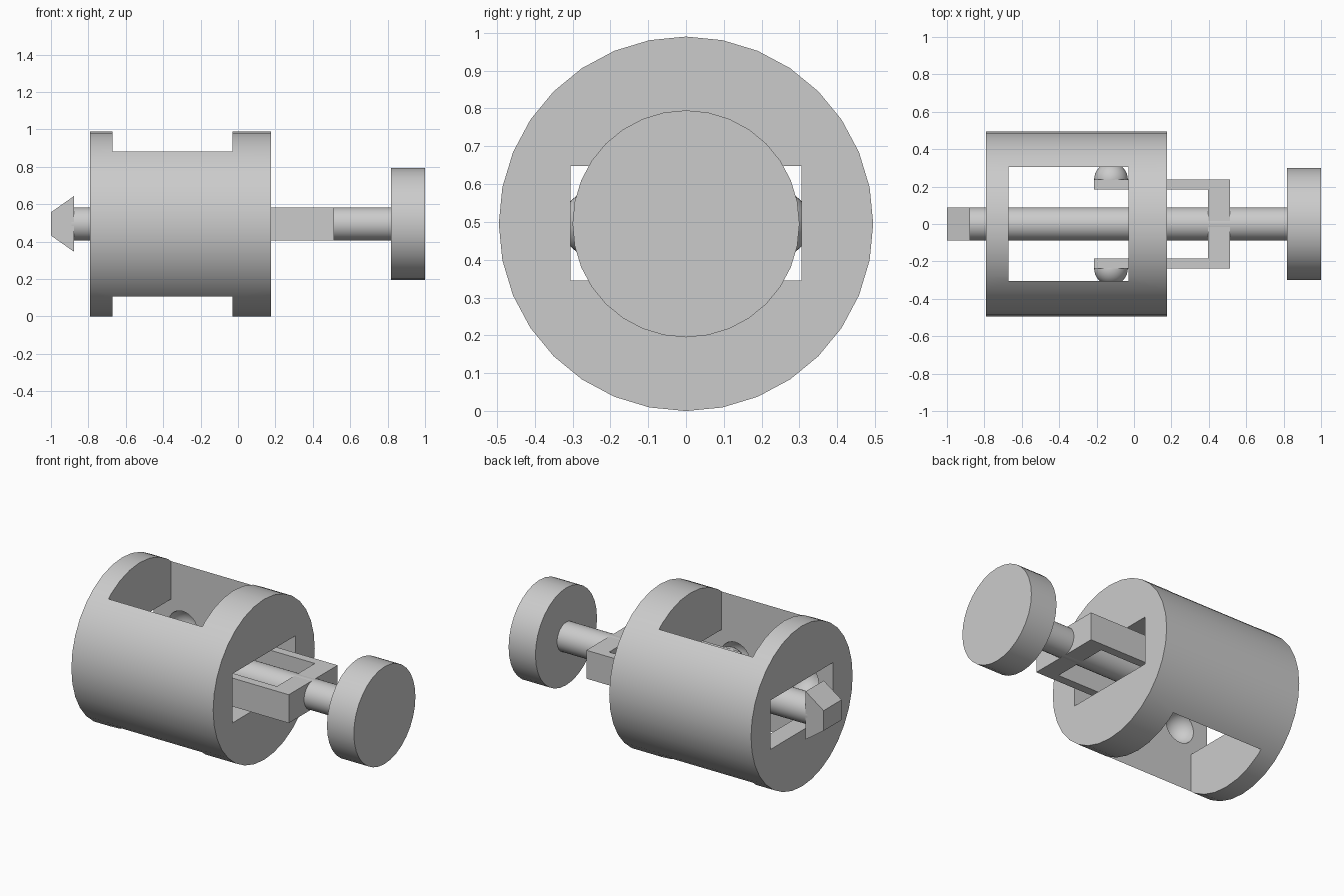
import bpy, bmesh, math
from mathutils import Matrix, Vector

cube = bpy.data.objects.get("Cube")
if cube:
    bpy.data.objects.remove(cube, do_unlink=True)

AXIS_Z = 0.495   # height of the common centre line
SLOT = 0.305     # half width of the slots
BALL_X = -0.123
DIMPLE_X = -0.59

grey = bpy.data.materials.new("plain grey")
grey.use_nodes = True
colour = (0.6, 0.6, 0.6, 1)
grey.diffuse_color = colour
grey.node_tree.nodes["Principled BSDF"].inputs["Base Color"].default_value = colour


def make(name, bm):
    bmesh.ops.recalc_face_normals(bm, faces=bm.faces)
    mesh = bpy.data.meshes.new(name)
    bm.to_mesh(mesh)
    bm.free()
    mesh.materials.append(grey)
    obj = bpy.data.objects.new(name, mesh)
    bpy.context.collection.objects.link(obj)
    return obj


def activate(obj):
    bpy.ops.object.select_all(action='DESELECT')
    obj.select_set(True)
    bpy.context.view_layer.objects.active = obj


def smooth(obj):
    activate(obj)
    bpy.ops.object.shade_smooth_by_angle(angle=math.radians(30))


def cylinder(name, x0, x1, radius, sides):
    bm = bmesh.new()
    place = Matrix.Translation(((x0 + x1) / 2, 0, AXIS_Z)) @ Matrix.Rotation(math.pi / 2, 4, 'Y')
    bmesh.ops.create_cone(bm, cap_ends=True, segments=sides, radius1=radius,
                          radius2=radius, depth=x1 - x0, matrix=place)
    return make(name, bm)


def add_box(bm, lo, hi):
    lo, hi = Vector(lo), Vector(hi)
    place = Matrix.Translation((lo + hi) / 2) @ Matrix.Diagonal((*(hi - lo), 1))
    return bmesh.ops.create_cube(bm, size=1, matrix=place)["verts"]


def box(name, lo, hi):
    bm = bmesh.new()
    add_box(bm, lo, hi)
    return make(name, bm)


def ball(name, centre, radius):
    bm = bmesh.new()
    place = Matrix.Translation(centre) @ Matrix.Rotation(math.pi / 2, 4, 'X')
    bmesh.ops.create_uvsphere(bm, u_segments=32, v_segments=16, radius=radius, matrix=place)
    return make(name, bm)


def cut(obj, cutter):
    mod = obj.modifiers.new("cut", 'BOOLEAN')
    mod.operation, mod.solver, mod.object = 'DIFFERENCE', 'EXACT', cutter
    activate(obj)
    bpy.ops.object.modifier_apply(modifier=mod.name)
    bpy.data.objects.remove(cutter, do_unlink=True)


# Hollow drum: window from top to bottom, slot from end to end, side dimples
drum = cylinder("drum", -0.79, 0.177, AXIS_Z, 32)
cut(drum, box("window_cutter", (-0.67, -SLOT, -1), (-0.03, SLOT, 2)))
cut(drum, box("slot_cutter", (-2, -SLOT, 0.345), (2, SLOT, 0.648)))
for side in (-1, 1):
    for x in (DIMPLE_X, BALL_X):
        cut(drum, ball("dimple_cutter", (x, side * (SLOT - 0.005), AXIS_Z), 0.1))
smooth(drum)

# Push rod and round knob
smooth(cylinder("rod", -0.89, 0.83, 0.089, 32))
smooth(cylinder("knob", 0.817, 1.0, 0.3, 32))

# Tapered rod tip
bm = bmesh.new()
for v in add_box(bm, (-1, -0.088, AXIS_Z - 0.148), (-0.878, 0.088, AXIS_Z + 0.148)):
    if v.co.x < -0.95:
        v.co.z = AXIS_Z + (v.co.z - AXIS_Z) * 0.42
make("rod_tip", bm)

# Two-armed fork, extruded from its plan outline
half = [(-0.213, 0.238), (-0.213, 0.185), (0.395, 0.185)]
outline = [(0.513, 0.238)] + half + [(x, -y) for x, y in reversed(half)] + [(0.513, -0.238)]
bm = bmesh.new()
base = bm.faces.new([bm.verts.new((x, y, AXIS_Z - 0.0875)) for x, y in outline])
top = bmesh.ops.extrude_face_region(bm, geom=[base])["geom"]
bmesh.ops.translate(bm, vec=(0, 0, 0.175), verts=[g for g in top if isinstance(g, bmesh.types.BMVert)])
make("fork", bm)

# Domed catches on the outside of the fork arms
for side, label in ((1, "back"), (-1, "front")):
    catch = ball(label + "_catch", (BALL_X, side * 0.238, AXIS_Z), 0.09)
    bm = bmesh.new()
    bm.from_mesh(catch.data)
    bmesh.ops.bisect_plane(bm, geom=bm.verts[:] + bm.edges[:] + bm.faces[:],
                           plane_co=(0, side * 0.236, 0), plane_no=(0, side, 0),
                           clear_inner=True)
    bmesh.ops.holes_fill(bm, edges=[e for e in bm.edges if e.is_boundary])
    bm.to_mesh(catch.data)
    bm.free()
    smooth(catch)
